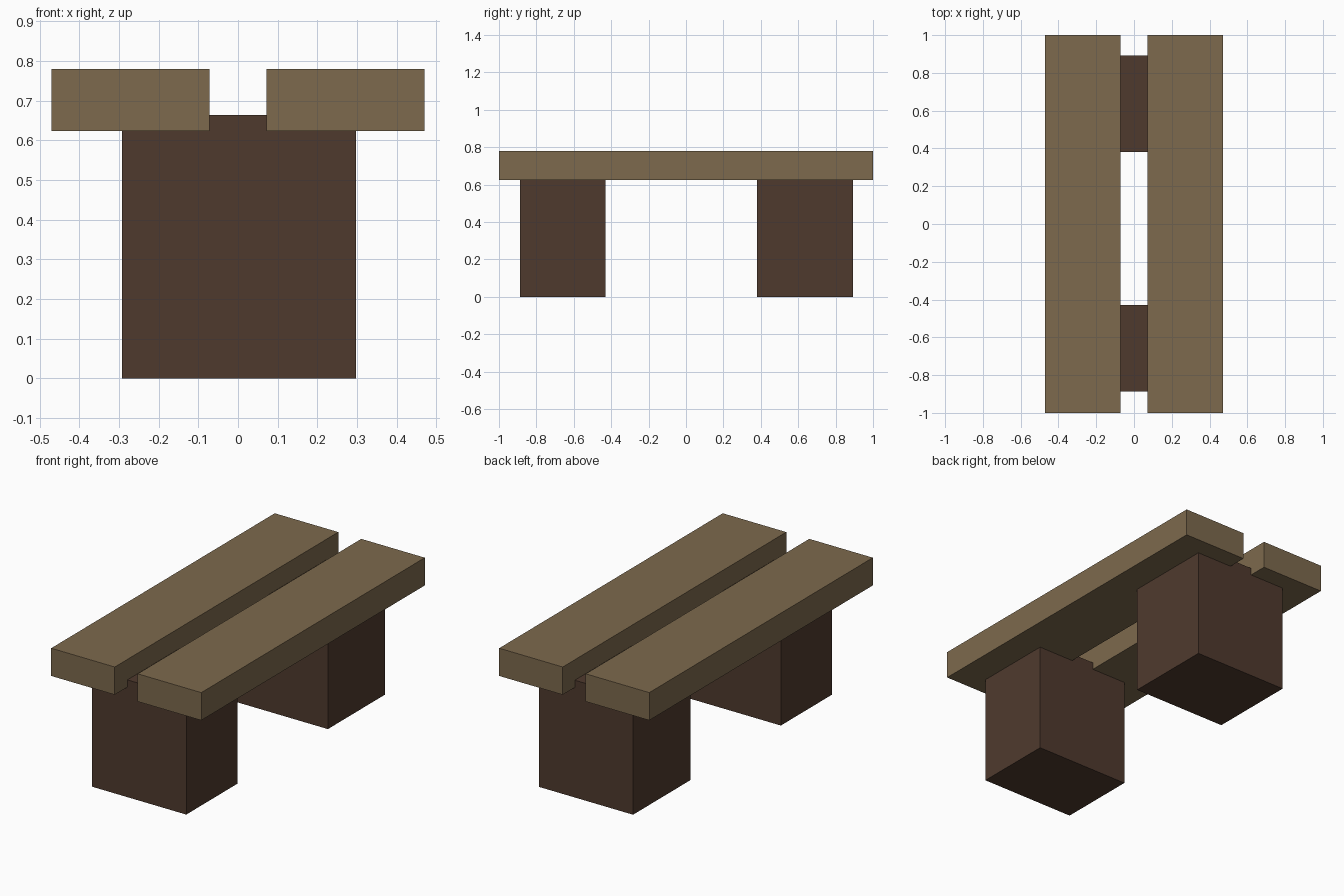
import bpy
from mathutils import Vector

cube = bpy.data.objects.get("Cube")
if cube:
    bpy.data.objects.remove(cube, do_unlink=True)


def make_material(name, rgb):
    mat = bpy.data.materials.new(name)
    mat.use_nodes = True
    mat.diffuse_color = (*rgb, 1)
    mat.node_tree.nodes["Principled BSDF"].inputs["Base Color"].default_value = (*rgb, 1)
    return mat


def box(name, low, high, mat):
    """Box spanning two opposite corners."""
    low, high = Vector(low), Vector(high)
    bpy.ops.mesh.primitive_cube_add(size=1, location=(low + high) / 2)
    obj = bpy.context.object
    obj.name = name
    obj.scale = high - low
    bpy.ops.object.transform_apply(location=False, rotation=False, scale=True)
    obj.data.materials.append(mat)
    return obj


plank_wood = make_material("light brown wood", (0.205, 0.143, 0.075))
leg_wood = make_material("dark brown wood", (0.078, 0.042, 0.027))

# Two seat planks with a gap between them
box("left_seat_plank", (0.072, -1, 0.623), (0.47, 1, 0.78), plank_wood)
box("right_seat_plank", (-0.47, -1, 0.623), (-0.072, 1, 0.78), plank_wood)

# Block legs, whose tops sit inside the planks
box("front_leg", (-0.293, -0.887, 0), (0.297, -0.43, 0.664), leg_wood)
box("back_leg", (-0.293, 0.38, 0), (0.297, 0.892, 0.664), leg_wood)
